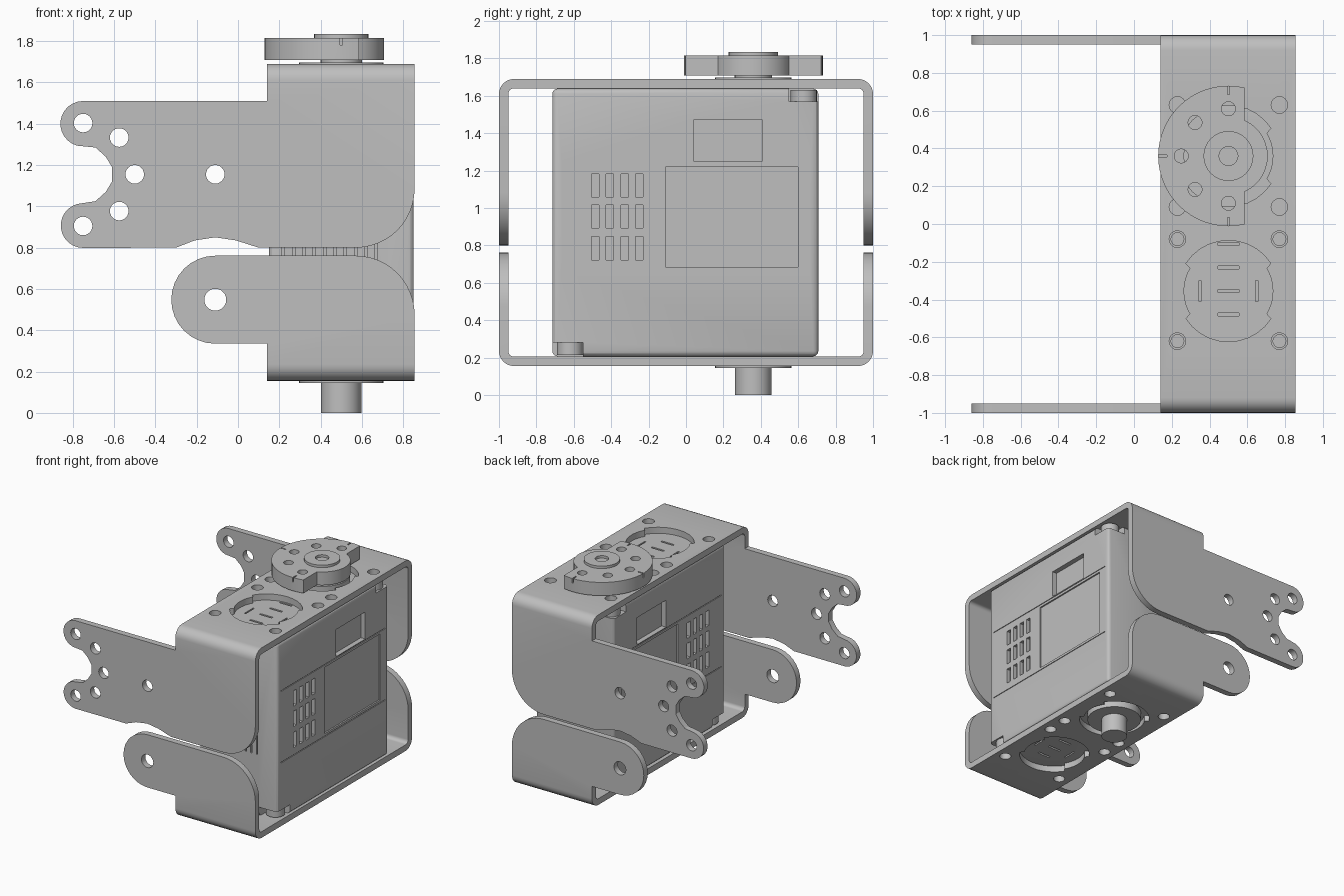
import bpy, bmesh, math
from math import sin, cos, radians

cube = bpy.data.objects.get("Cube")
if cube:
    bpy.data.objects.remove(cube, do_unlink=True)

grey = bpy.data.materials.new("plain grey")
grey.use_nodes = True
COL = (0.52, 0.52, 0.52, 1)
grey.diffuse_color = COL
grey.node_tree.nodes["Principled BSDF"].inputs["Base Color"].default_value = COL

CX, Y_HORN, Y_PLUG = 0.5, 0.36, -0.355   # shared axes of the motor


def arc(cx, cy, r, a0, a1, n=12):
    return [(cx + r * cos(radians(a0 + (a1 - a0) * i / n)),
             cy + r * sin(radians(a0 + (a1 - a0) * i / n))) for i in range(n + 1)]


def circle(cx, cy, r, n=24):
    return arc(cx, cy, r, 0, 360, n)[:-1]


def prism(bm, pts, axis, a, b):
    """Extrude a 2D outline along an axis from a to b."""
    place = {'x': lambda u, v, w: (w, u, v), 'y': lambda u, v, w: (u, w, v),
             'z': lambda u, v, w: (u, v, w)}[axis]
    lo = [bm.verts.new(place(u, v, a)) for u, v in pts]
    hi = [bm.verts.new(place(u, v, b)) for u, v in pts]
    bm.faces.new(lo)
    bm.faces.new(hi[::-1])
    for i in range(len(pts)):
        j = (i + 1) % len(pts)
        bm.faces.new((lo[j], lo[i], hi[i], hi[j]))


def box(bm, x0, x1, y0, y1, z0, z1):
    prism(bm, [(x0, y0), (x1, y0), (x1, y1), (x0, y1)], 'z', z0, z1)


def make(name, bm):
    bmesh.ops.recalc_face_normals(bm, faces=bm.faces[:])
    me = bpy.data.meshes.new(name)
    bm.to_mesh(me)
    bm.free()
    me.materials.append(grey)
    ob = bpy.data.objects.new(name, me)
    bpy.context.collection.objects.link(ob)
    return ob


def boolean(ob, bm, op='DIFFERENCE'):
    cutter = make("cutter", bm)
    mod = ob.modifiers.new("cut", 'BOOLEAN')
    mod.operation, mod.solver, mod.object = op, 'EXACT', cutter
    dg = bpy.context.evaluated_depsgraph_get()
    me = bpy.data.meshes.new_from_object(ob.evaluated_get(dg))
    ob.modifiers.clear()
    ob.data = me
    bpy.data.objects.remove(cutter, do_unlink=True)


def smooth(ob):
    bpy.ops.object.select_all(action='DESELECT')
    ob.select_set(True)
    bpy.context.view_layer.objects.active = ob
    bpy.ops.object.shade_smooth_by_angle(angle=radians(30))


def keyed_hole(cy):
    """Round opening with two narrower side sectors."""
    pts = []
    for a0, a1, r in ((-31, 31, .235), (33, 147, .268), (149, 211, .235), (213, 327, .268)):
        pts += arc(CX, cy, r, a0, a1, 10)
    return pts


def bend(r):
    left = [(-.92 - r * cos(radians(t)), .08 - r * sin(radians(t))) for t in range(0, 91, 15)]
    return left + [(-y, d) for y, d in reversed(left)]


def bracket(name, plate_z, s, outline, side_holes):
    """U-shaped sheet: bent strip trimmed by a side outline, then drilled."""
    prof = [(-1, 1.2)] + bend(.08) + [(1, 1.2), (.95, 1.2)] + bend(.03)[::-1] + [(-.95, 1.2)]
    bm = bmesh.new()
    prism(bm, [(y, plate_z - s * d) for y, d in prof], 'x', -1, 1)
    ob = make(name, bm)
    bm = bmesh.new()
    prism(bm, outline, 'y', -1.1, 1.1)
    boolean(ob, bm, 'INTERSECT')
    bm = bmesh.new()
    for x, z, r in side_holes:
        prism(bm, circle(x, z, r), 'y', -1.1, 1.1)
    za, zb = sorted((plate_z + s * .05, plate_z - s * .1))
    for x in (.23, .77):
        for y in (.63, .09, -.08, -.62):
            prism(bm, circle(x, y, .044, 16), 'z', za, zb)
    for y in (Y_HORN, Y_PLUG):
        prism(bm, keyed_hole(y), 'z', za, zb)
    boolean(ob, bm)
    smooth(ob)


# Upper bracket with forked arms
upper = [(.14, 1.8), (.14, 1.51)] + arc(-.75, 1.4, .11, 90, 255)
upper += [(-.69, 1.285), (-.64, 1.24), (-.61, 1.19), (-.61, 1.12), (-.64, 1.07), (-.69, 1.025)]
upper += arc(-.75, .907, .108, 105, 270)
upper += [(-.30, .8), (-.21, .835), (-.11, .85), (-.01, .835), (.1, .8)]
upper += arc(.57, 1.085, .285, -90, 0) + [(.855, 1.8)]
bracket("upper_bracket", 1.69, 1, upper,
        [(-.75, 1.403, .045), (-.75, .905, .045), (-.575, 1.333, .045),
         (-.575, .977, .045), (-.5, 1.155, .045), (-.11, 1.155, .045)])

# Lower bracket with round-ended arms
lower = [(.14, 0), (.14, .335)] + arc(-.11, .548, .213, 270, 90, 16)
lower += arc(.57, .476, .285, 90, 0) + [(.855, 0)]
bracket("lower_bracket", .155, -1, lower, [(-.11, .548, .053)])

# Motor housing
bm = bmesh.new()
box(bm, .15, .85, -.715, .708, .207, 1.638)
bmesh.ops.recalc_face_normals(bm, faces=bm.faces[:])
bmesh.ops.bevel(bm, geom=bm.edges[:], offset=.028, segments=3, profile=.5, affect='EDGES')
body = make("motor_housing", bm)

# Housing recesses, the same on both broad faces
bm = bmesh.new()
for s in (-1, 1):
    def face_cut(y0, y1, z0, z1, depth):
        x0, x1 = sorted((CX + s * (.35 - depth), CX + s * .4))
        box(bm, x0, x1, y0, y1, z0, z1)
    face_cut(-.11, .60, .685, 1.22, .012)
    face_cut(.04, .41, 1.252, 1.47, .04)
    for z in (1.241, .663):
        face_cut(-.665, .665, z - .003, z + .003, .006)
    for y in (-.485, -.407, -.328, -.25):
        for z in (.785, .955, 1.12):
            face_cut(y - .02, y + .02, z - .062, z + .062, .03)
    face_cut(.55, .8, 1.57, 1.7, .16)
    face_cut(-.8, -.55, .1, .28, .16)
# Cooling grooves on the front end
for i in range(10):
    x = .22 + i * .05
    box(bm, x - .006, x + .006, -.8, -.70, .70, .87)
# Key slots in the top and bottom
for z0, z1 in ((1.625, 1.7), (.1, .22)):
    for dy in (.25, .125, 0, -.125):
        box(bm, CX - .055, CX + .055, Y_PLUG + dy - .008, Y_PLUG + dy + .008, z0, z1)
    for x in (.35, .65):
        box(bm, x - .006, x + .006, Y_PLUG - .055, Y_PLUG + .055, z0, z1)
# Screw sockets
for x in (.23, .77):
    for y in (-.08, -.62):
        prism(bm, circle(x, y, .034, 16), 'z', 1.57, 1.7)
boolean(body, bm)
smooth(body)

# Corner screws in the housing notches
for side, x in (("right", .23), ("left", .77)):
    for name, y, z0, z1 in (("top", .63, 1.565, 1.63), ("bottom", -.62, .215, .285)):
        bm = bmesh.new()
        prism(bm, circle(x, y, .07, 20), 'z', z0, z1)
        smooth(make(f"{name}_{side}_screw", bm))

# Bearing rings, spindle and idler shaft
for name, r, z0, z1 in (("top_bearing_ring", .205, 1.62, 1.697),
                        ("spindle", .10, 1.69, 1.72),
                        ("bottom_bearing_ring", .205, .145, .23),
                        ("idler_shaft", .098, 0, .15)):
    bm = bmesh.new()
    prism(bm, circle(CX, Y_HORN, r, 32), 'z', z0, z1)
    smooth(make(name, bm))

# Output horn: large disc cut flat, continued by a smaller hub
bm = bmesh.new()
prism(bm, arc(CX, Y_HORN, .372, 76.8, 283.2, 32) + arc(CX, Y_HORN, .208, -65.9, 65.9, 14),
      'z', 1.708, 1.815)
horn = make("output_horn", bm)
bm = bmesh.new()
for a in (90, 135, 180, 225, 270):
    prism(bm, circle(CX + .25 * cos(radians(a)), Y_HORN + .25 * sin(radians(a)), .037, 16),
          'z', 1.6, 1.9)
for s in (-1, 1):
    y0, y1 = sorted((Y_HORN + s * .325, Y_HORN + s * .4))
    box(bm, CX - .005, CX + .005, y0, y1, 1.78, 1.9)
box(bm, .1, .175, Y_HORN - .005, Y_HORN + .005, 1.78, 1.9)
boolean(horn, bm)
smooth(horn)

# Horn cap with its central socket
bm = bmesh.new()
prism(bm, circle(CX, Y_HORN, .132, 32), 'z', 1.80, 1.835)
cap = make("horn_cap", bm)
bm = bmesh.new()
prism(bm, circle(CX, Y_HORN, .05, 20), 'z', 1.7, 1.9)
boolean(cap, bm)
smooth(cap)
